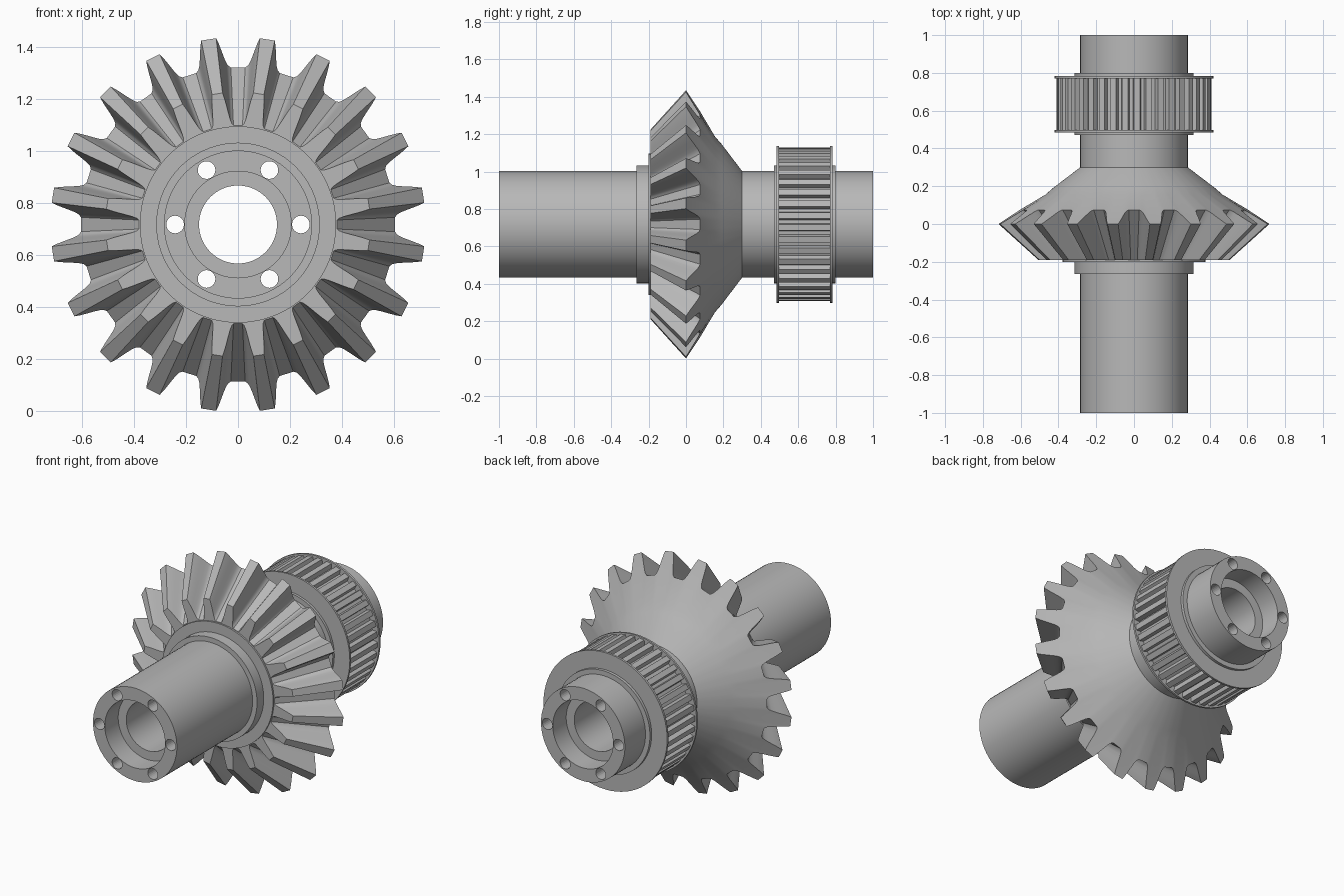
import bpy, bmesh
from math import sin, cos, pi, radians

AXIS_Z = 0.718

if "Cube" in bpy.data.objects:
    bpy.data.objects.remove(bpy.data.objects["Cube"])

steel = bpy.data.materials.new("grey steel")
steel.use_nodes = True
GREY = (0.48, 0.48, 0.48, 1)
steel.diffuse_color = GREY
steel.node_tree.nodes["Principled BSDF"].inputs["Base Color"].default_value = GREY


def polar(r, a, y):
    return (r * sin(a), y, AXIS_Z + r * cos(a))


def sweep(name, columns, smooth=30):
    """Skin closed (radius, y) loops placed at successive angles about the axle."""
    bm = bmesh.new()
    rings = [[bm.verts.new(polar(r, a, y)) for r, y in loop] for a, loop in columns]
    for i, ring in enumerate(rings):
        nxt = rings[(i + 1) % len(rings)]
        for j in range(len(ring)):
            k = (j + 1) % len(ring)
            bm.faces.new((ring[j], ring[k], nxt[k], nxt[j]))
    bmesh.ops.recalc_face_normals(bm, faces=bm.faces)
    mesh = bpy.data.meshes.new(name)
    bm.to_mesh(mesh)
    bm.free()
    mesh.materials.append(steel)
    obj = bpy.data.objects.new(name, mesh)
    bpy.context.collection.objects.link(obj)
    finish(obj, smooth)
    return obj


def finish(obj, angle):
    bpy.ops.object.select_all(action='DESELECT')
    obj.select_set(True)
    bpy.context.view_layer.objects.active = obj
    bpy.ops.object.shade_smooth_by_angle(angle=radians(angle))


def lathe(name, loop, segments=72):
    return sweep(name, [(2 * pi * i / segments, loop) for i in range(segments)])


def washer(name, outer, y0, y1, inner=0.28):
    return lathe(name, [(inner, y0), (outer, y0), (outer, y1), (inner, y1)])


# Hollow shaft, counterbored at both ends
half = [(0.15, 0.87), (0.205, 0.87), (0.205, 1.0), (0.285, 1.0)]
shaft = lathe("shaft", half + [(r, -y) for r, y in reversed(half)])

# Six bolt holes running the length of the shaft wall
bm = bmesh.new()
for i in range(6):
    a = pi / 2 + i * pi / 3
    rings = []
    for y in (-1.1, 1.1):
        cx, _, cz = polar(0.242, a, y)
        rings.append([bm.verts.new((cx + 0.034 * sin(t * pi / 12), y,
                                    cz + 0.034 * cos(t * pi / 12))) for t in range(24)])
    bm.faces.new(rings[0])
    bm.faces.new(rings[1])
    for t in range(24):
        u = (t + 1) % 24
        bm.faces.new((rings[0][t], rings[0][u], rings[1][u], rings[1][t]))
bmesh.ops.recalc_face_normals(bm, faces=bm.faces)
mesh = bpy.data.meshes.new("bolt_hole_cutter")
bm.to_mesh(mesh)
bm.free()
mesh.materials.append(steel)
cutter = bpy.data.objects.new("bolt_hole_cutter", mesh)
bpy.context.collection.objects.link(cutter)
cutter.hide_render = True
cut = shaft.modifiers.new("bolt_holes", 'BOOLEAN')
cut.operation = 'DIFFERENCE'
cut.solver = 'EXACT'
cut.object = cutter
bpy.context.view_layer.objects.active = shaft
bpy.ops.object.modifier_apply(modifier=cut.name)
bpy.data.objects.remove(cutter)
finish(shaft, 30)

# Bevel gear: (half angle in degrees, height) down one tooth flank
flank = [(2.3, 1.0), (2.9, 0.82), (3.5, 0.6), (4.1, 0.38), (4.7, 0.2), (5.4, 0.07), (6.4, 0.0)]
tooth = [(-a, h) for a, h in reversed(flank)] + flank
TEETH = 20
columns = []
for n in range(TEETH):
    for deg, h in tooth:
        angle = 2 * pi * (n + 0.5) / TEETH + radians(deg)
        columns.append((angle, [
            (0.28, -0.2), (0.378, -0.2), (0.378, -0.19),
            (0.382 + 0.128 * h, -0.19),
            (0.605 + 0.117 * h, 0.075 * (1 - h)),
            (0.47, 0.155), (0.43, 0.19), (0.285, 0.3), (0.28, 0.3)]))
sweep("bevel_gear", columns)
washer("gear_front_collar", 0.315, -0.265, -0.19)

# Toothed belt pulley with thin side flanges
PULLEY_TEETH = 40
columns = []
for n in range(PULLEY_TEETH):
    for f, r in ((0.0, 0.41), (0.5, 0.41), (0.6, 0.38), (0.9, 0.38)):
        columns.append((2 * pi * (n + f) / PULLEY_TEETH,
                        [(0.28, 0.49), (r, 0.49), (r, 0.78), (0.28, 0.78)]))
sweep("pulley_teeth", columns, 20)
washer("pulley_front_flange", 0.42, 0.485, 0.497)
washer("pulley_back_flange", 0.42, 0.77, 0.783)
washer("pulley_hub", 0.315, 0.47, 0.8)
